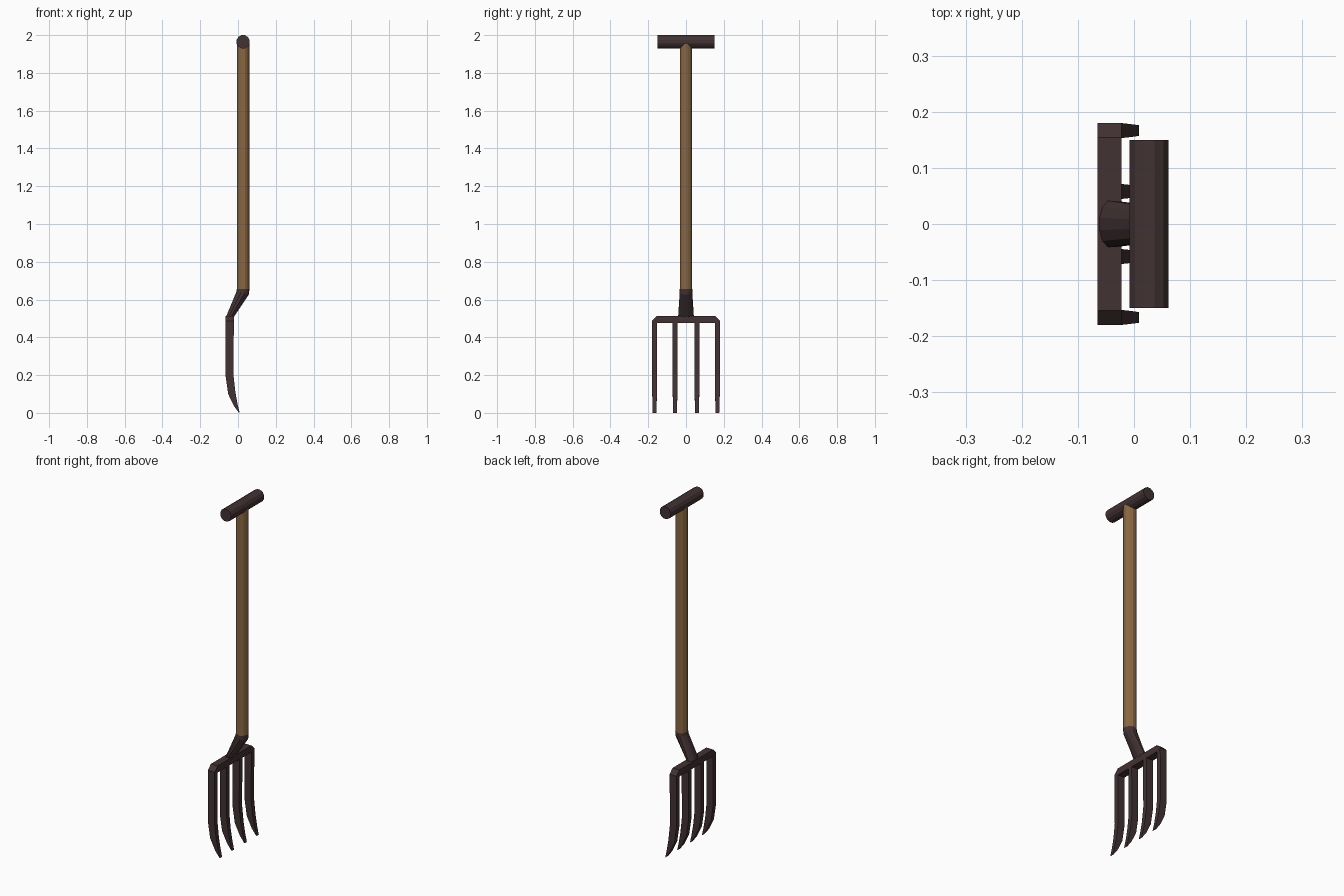
import bpy, bmesh
from math import cos, sin, pi

if "Cube" in bpy.data.objects:
    bpy.data.objects.remove(bpy.data.objects["Cube"])


def material(name, rgb):
    m = bpy.data.materials.new(name)
    m.diffuse_color = (*rgb, 1)
    m.use_nodes = True
    m.node_tree.nodes["Principled BSDF"].inputs["Base Color"].default_value = m.diffuse_color
    return m


IRON = material("dark_iron", (0.055, 0.032, 0.033))
WOOD = material("wood", (0.25, 0.135, 0.055))


def loft(name, rings, mat):
    """Skin a list of equal-length point rings and cap both ends."""
    bm = bmesh.new()
    loops = [[bm.verts.new(p) for p in ring] for ring in rings]
    n = len(loops[0])
    for a, b in zip(loops, loops[1:]):
        for i in range(n):
            j = (i + 1) % n
            bm.faces.new((a[i], a[j], b[j], b[i]))
    bm.faces.new(loops[0])
    bm.faces.new(loops[-1])
    bmesh.ops.recalc_face_normals(bm, faces=bm.faces)
    me = bpy.data.meshes.new(name)
    bm.to_mesh(me)
    bm.free()
    ob = bpy.data.objects.new(name, me)
    ob.data.materials.append(mat)
    bpy.context.collection.objects.link(ob)
    return ob


def oval(x, z, rx, ry, tilt=0.0, n=12):
    """Horizontal oval ring; tilt lowers its +x side."""
    pts = []
    for i in range(n):
        a = 2 * pi * (i + 0.5) / n
        pts.append((x + rx * cos(a), ry * sin(a), z - tilt * cos(a)))
    return pts


AX = 0.027  # x of the shaft axis

# wooden shaft
loft("shaft", [oval(AX, 0.65, 0.034, 0.034), oval(AX, 1.965, 0.034, 0.034)], WOOD)

# cross grip
R = 0.0358
grip = [[(AX + R * cos(2 * pi * (i + 0.5) / 12), y, 1.965 + R * sin(2 * pi * (i + 0.5) / 12))
         for i in range(12)] for y in (-0.15, 0.15)]
loft("grip", grip, IRON)

# bent neck socket, flattening toward the fork head
loft("neck", [oval(AX, 0.655, 0.0345, 0.0345),
              oval(AX - 0.002, 0.635, 0.034, 0.0345, 0.008),
              oval(-0.042, 0.51, 0.02, 0.043, 0.004),
              oval(-0.043, 0.49, 0.018, 0.042)], IRON)

# head bar with chamfered ends
bar = [(-0.18, 0.475), (0.18, 0.475), (0.18, 0.487), (0.154, 0.513), (-0.154, 0.513), (-0.18, 0.487)]
loft("head_bar", [[(x, y, z) for y, z in bar] for x in (-0.065, -0.022)], IRON)

# curved tines: back x, back z, front x, front z, half width
STATIONS = [(-0.065, 0.48, -0.022, 0.48, 0.0135),
            (-0.065, 0.19, -0.024, 0.20, 0.0135),
            (-0.052, 0.10, -0.014, 0.11, 0.0125),
            (-0.022, 0.037, -0.002, 0.045, 0.011),
            (0.003, 0.003, 0.009, 0.0, 0.0095)]
for k, y in enumerate((-0.1665, -0.058, 0.058, 0.1665)):
    rings = [[(bx, y - w, bz), (fx, y - w, fz), (fx, y + w, fz), (bx, y + w, bz)]
             for bx, bz, fx, fz, w in STATIONS]
    loft(f"tine_{k + 1}", rings, IRON)
